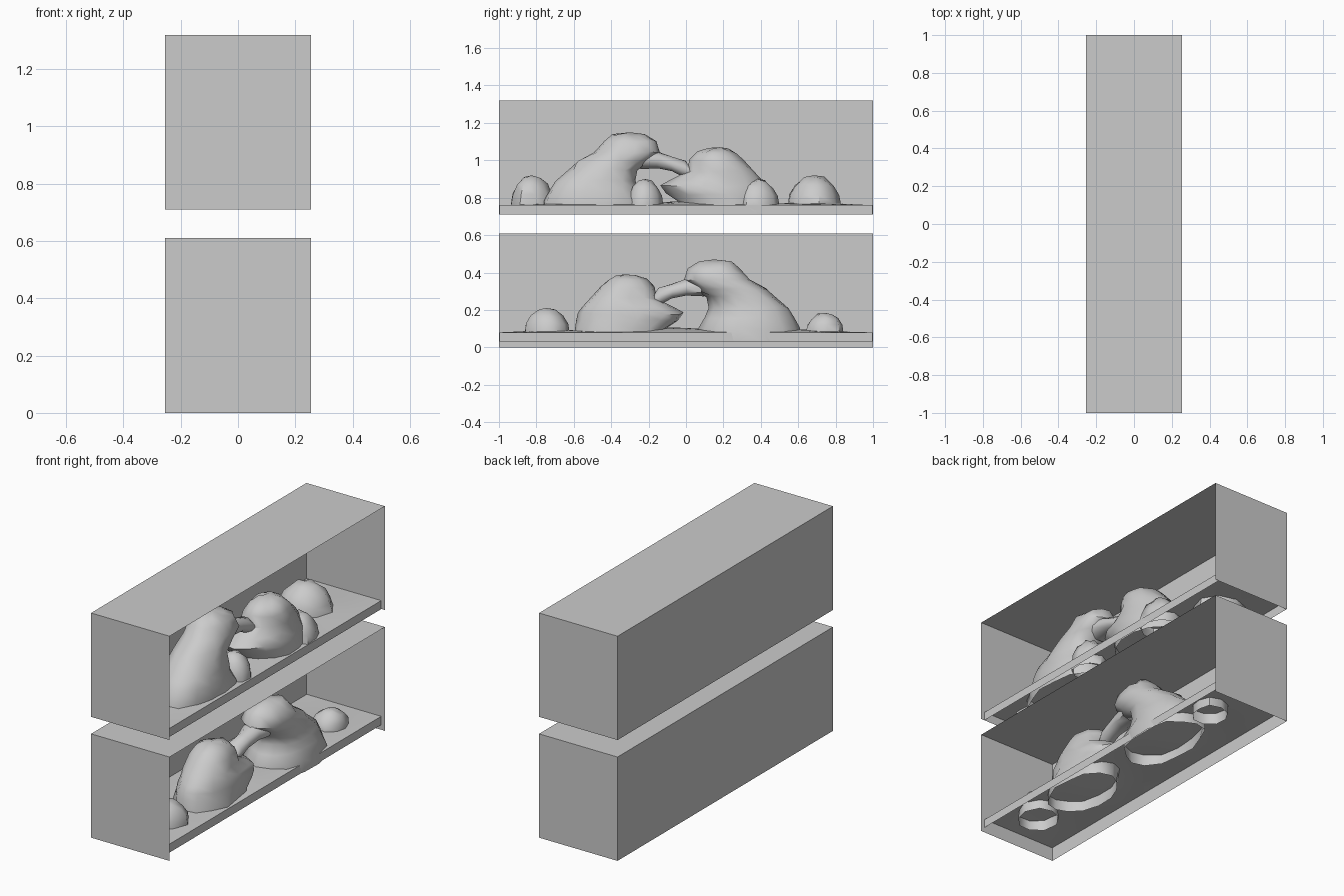
import bpy, bmesh, math, random
from mathutils import Vector

if "Cube" in bpy.data.objects:
    bpy.data.objects.remove(bpy.data.objects["Cube"])

W = 0.255   # half depth of a tank in x


def finish(name, bm, smooth=True):
    me = bpy.data.meshes.new(name)
    bm.to_mesh(me)
    bm.free()
    ob = bpy.data.objects.new(name, me)
    bpy.context.collection.objects.link(ob)
    if smooth:
        bpy.ops.object.select_all(action='DESELECT')
        ob.select_set(True)
        bpy.context.view_layer.objects.active = ob
        bpy.ops.object.shade_smooth_by_angle(angle=math.radians(50))
    return ob


# Tank shell: top, back and two ends; open front and underside
def tank(name, z0):
    bm = bmesh.new()
    bmesh.ops.create_cube(bm, size=1)
    for v in bm.verts:
        v.co = (v.co.x * 2 * W, v.co.y * 2, z0 + (v.co.z + 0.5) * 0.61)
    bm.normal_update()
    gone = [f for f in bm.faces if f.normal.x > 0.5 or f.normal.z < -0.5]
    bmesh.ops.delete(bm, geom=gone, context='FACES_ONLY')
    finish(name, bm, False)


# Sand: gently mounded sheet with a skirt, open underneath
def sand(name, dz, flip):
    bm = bmesh.new()
    nx, ny = 8, 24
    bmesh.ops.create_grid(bm, x_segments=nx, y_segments=ny, size=1)
    for v in bm.verts:
        x, y = v.co.x, v.co.y
        s = -y if flip else y
        h = 0.02 * (1 - x * x) * (1 - y * y) * (1 + 0.35 * math.cos(9 * s + 1))
        v.co = (-0.01 + x * 0.242, y * 0.998, 0.08 + dz + h)
    rim = [e for e in bm.edges if e.is_boundary]
    ext = bmesh.ops.extrude_edge_only(bm, edges=rim)
    for v in ext['geom']:
        if isinstance(v, bmesh.types.BMVert):
            v.co.z = 0.03 + dz
    bmesh.ops.recalc_face_normals(bm, faces=bm.faces[:])
    finish(name, bm)


# Rock skin: rings of points joined up and closed by a tip point
def skin(name, rings, tip, place):
    bm = bmesh.new()
    loops = [[bm.verts.new(place(p)) for p in r] for r in rings]
    n = len(loops[0])
    for a, b in zip(loops, loops[1:]):
        for i in range(n):
            j = (i + 1) % n
            bm.faces.new((a[i], a[j], b[j], b[i]))
    t = bm.verts.new(place(tip))
    for i in range(n):
        bm.faces.new((loops[-1][i], loops[-1][(i + 1) % n], t))
    bmesh.ops.recalc_face_normals(bm, faces=bm.faces[:])
    finish(name, bm)


# Upright rock from (z, y min, y max, x centre, x half width) levels
def rock(name, levels, tip, place, seed, n=14, rough=0.07):
    rnd = random.Random(seed)
    ridge = [1 + rnd.uniform(-rough, rough) for _ in range(n)]
    rings = []
    for k, (z, y0, y1, xc, hx) in enumerate(levels):
        ring = []
        for i in range(n):
            a = 2 * math.pi * i / n
            side = abs(math.sin(a))
            r = 1 + (ridge[i] - 1 + rnd.uniform(-rough, rough) * 0.5) * (0.3 + side)
            dz = 0 if k == 0 else rnd.uniform(-0.007, 0.007)
            ring.append(Vector((min(xc + hx * math.sin(a) * r, 0.245),
                                (y0 + y1) / 2 + (y1 - y0) / 2 * math.cos(a) * r,
                                z + dz)))
        rings.append(ring)
    skin(name, rings, Vector(tip), place)


# Arch arm from (y, z min, z max, x centre, x half width) sections
def arm(name, sections, tip, place, n=10):
    rnd = random.Random(4)
    rings = []
    for y, z0, z1, xc, hx in sections:
        rings.append([Vector((xc + hx * math.cos(2 * math.pi * i / n) * rnd.uniform(0.9, 1.1),
                              y + rnd.uniform(-0.01, 0.01),
                              (z0 + z1) / 2 + (z1 - z0) / 2 * math.sin(2 * math.pi * i / n)))
                      for i in range(n)])
    skin(name, rings, Vector(tip), place)


# Small pebble-like dome rock
def dome(name, x, y, rx, ry, top, dz, seed):
    h = top - 0.08
    levels = [(0.03, 1.0), (0.08, 1.0), (0.08 + 0.35 * h, 0.93),
              (0.08 + 0.68 * h, 0.72), (0.08 + 0.92 * h, 0.38)]
    rock(name, [(z, y - ry * s, y + ry * s, x, rx * s) for z, s in levels],
         (x, y, top), lambda p: p + Vector((0, 0, dz)), seed, 9, 0.08)


TALL = [(0.03, 0.06, 0.62, 0.07, 0.17), (0.10, 0.06, 0.61, 0.07, 0.17),
        (0.16, 0.10, 0.58, 0.07, 0.16), (0.21, 0.12, 0.55, 0.07, 0.145),
        (0.27, 0.11, 0.47, 0.075, 0.13), (0.31, 0.04, 0.44, 0.08, 0.125),
        (0.36, -0.01, 0.34, 0.085, 0.12), (0.42, 0.01, 0.29, 0.09, 0.10),
        (0.455, 0.07, 0.25, 0.09, 0.06)]
BROAD = [(0.03, -0.60, -0.12, 0.06, 0.16), (0.10, -0.60, -0.11, 0.06, 0.16),
         (0.14, -0.59, -0.05, 0.06, 0.155), (0.18, -0.58, -0.02, 0.06, 0.15),
         (0.22, -0.56, -0.08, 0.06, 0.14), (0.26, -0.52, -0.16, 0.055, 0.13),
         (0.32, -0.46, -0.17, 0.05, 0.115), (0.36, -0.42, -0.21, 0.05, 0.09),
         (0.38, -0.38, -0.27, 0.05, 0.05)]
ARM = [(0.09, 0.27, 0.38, 0.085, 0.075), (0.0, 0.275, 0.365, 0.08, 0.06),
       (-0.07, 0.26, 0.34, 0.08, 0.05), (-0.14, 0.23, 0.32, 0.075, 0.05),
       (-0.185, 0.22, 0.27, 0.07, 0.035)]


# Rock arch: tall rock with an arm reaching over to a broad rock
def arch(prefix, place):
    rock(prefix + "_tall_rock", TALL, (0.09, 0.15, 0.47), place, 11)
    rock(prefix + "_broad_rock", BROAD, (0.05, -0.33, 0.39), place, 23)
    arm(prefix + "_rock_arm", ARM, (0.065, -0.2, 0.235), place)


# Lower tank
tank("lower_tank", 0)
sand("lower_sand", 0, False)
arch("lower", lambda p: p)
dome("lower_small_rock_a", 0.06, -0.745, 0.11, 0.125, 0.21, 0, 1)
dome("lower_small_rock_b", 0.08, 0.74, 0.10, 0.10, 0.185, 0, 2)

# Upper tank: same arch turned around, with four small rocks
tank("upper_tank", 0.71)
sand("upper_sand", 0.68, True)
arch("upper", lambda p: Vector((0.13 - p.x, -p.y - 0.15, p.z + 0.68)))
SMALL = [(-0.02, -0.825, 0.13, 0.12, 0.24), (0.13, -0.22, 0.10, 0.10, 0.22),
         (0.13, 0.385, 0.105, 0.115, 0.22), (-0.04, 0.685, 0.15, 0.145, 0.24)]
for i, (x, y, rx, ry, top) in enumerate(SMALL):
    dome("upper_small_rock_" + "abcd"[i], x, y, rx, ry, top, 0.68, 30 + i)
